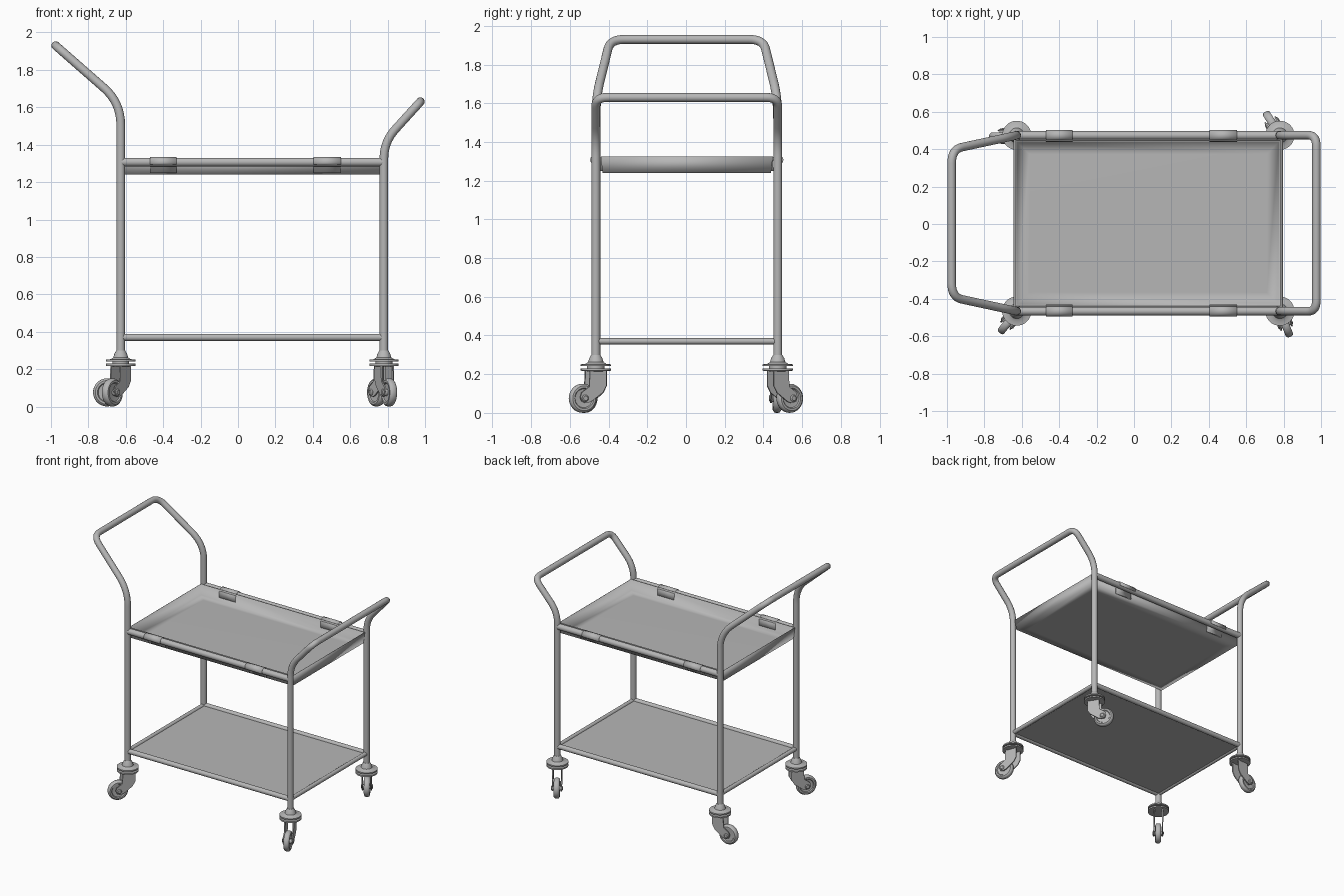
import bpy, bmesh, math
from mathutils import Vector, Matrix

if "Cube" in bpy.data.objects:
    bpy.data.objects.remove(bpy.data.objects["Cube"])

YC = 0.004            # small sideways offset caused by the turned casters
XL, XR, H = -0.627, 0.78, 0.47
R = 0.023
GREY = bpy.data.materials.new("dark_grey_metal")
GREY.diffuse_color = (0.47, 0.47, 0.47, 1)
GREY.use_nodes = True
GREY.node_tree.nodes["Principled BSDF"].inputs["Base Color"].default_value = GREY.diffuse_color


def finish(name, bm, mat=None, angle=35):
    bmesh.ops.recalc_face_normals(bm, faces=bm.faces[:])
    me = bpy.data.meshes.new(name)
    bm.to_mesh(me)
    bm.free()
    me.materials.append(GREY)
    ob = bpy.data.objects.new(name, me)
    bpy.context.collection.objects.link(ob)
    if mat:
        ob.matrix_world = mat
    bpy.ops.object.select_all(action='DESELECT')
    ob.select_set(True)
    bpy.context.view_layer.objects.active = ob
    bpy.ops.object.shade_smooth_by_angle(angle=math.radians(angle))
    return ob


def fillet(pts, cuts, steps=8):
    """Round the inner corners of a polyline; cuts = tangent lengths."""
    pts = [Vector(p) for p in pts]
    out = [pts[0]]
    for a, p, b, t in zip(pts, pts[1:], pts[2:], cuts):
        s, e = p + (a - p).normalized() * t, p + (b - p).normalized() * t
        for i in range(steps + 1):
            u = i / steps
            out.append(s * (1 - u) ** 2 + p * 2 * u * (1 - u) + e * u * u)
    return out + [pts[-1]]


def tube(name, pts, radius):
    cu = bpy.data.curves.new(name, 'CURVE')
    cu.dimensions = '3D'
    cu.bevel_depth = radius
    cu.bevel_resolution = 6
    cu.use_fill_caps = True
    cu.materials.append(GREY)
    sp = cu.splines.new('POLY')
    sp.points.add(len(pts) - 1)
    for q, p in zip(sp.points, pts):
        q.co = (p[0], p[1] + YC, p[2], 1)
    sp.use_smooth = True
    ob = bpy.data.objects.new(name, cu)
    bpy.context.collection.objects.link(ob)


def lathe(name, profile, mat, seg=32):
    """Spin (radius, height) points round local z, capping both ends."""
    bm = bmesh.new()
    rings = [[bm.verts.new((r * math.cos(2 * math.pi * i / seg),
                            r * math.sin(2 * math.pi * i / seg), z))
              for i in range(seg)] for r, z in profile]
    for a, b in zip(rings, rings[1:]):
        for i in range(seg):
            j = (i + 1) % seg
            bm.faces.new((a[i], a[j], b[j], b[i]))
    bm.faces.new(rings[0])
    bm.faces.new(rings[-1])
    return finish(name, bm, mat)


def box(name, x0, x1, y0, y1, z0, z1):
    bm = bmesh.new()
    bmesh.ops.create_cube(bm, size=1)
    for v in bm.verts:
        v.co = ((x0 + x1) / 2 + v.co.x * (x1 - x0), YC + (y0 + y1) / 2 + v.co.y * (y1 - y0),
                (z0 + z1) / 2 + v.co.z * (z1 - z0))
    return finish(name, bm)


def prism(name, poly, y0, y1, mat):
    """Extrude an (x, z) outline along local y."""
    bm = bmesh.new()
    f = bm.faces.new([bm.verts.new((x, y0, z)) for x, z in poly])
    ext = bmesh.ops.extrude_face_region(bm, geom=[f])
    for v in ext['geom']:
        if isinstance(v, bmesh.types.BMVert):
            v.co.y = y1
    return finish(name, bm, mat)


# Bent tube frames: posts and handle in one run
tube("push_handle_frame", fillet(
    [(XL, -H, 0.26), (XL, -H, 1.625), (-0.975, -0.395, 1.93),
     (-0.975, 0.395, 1.93), (XL, H, 1.625), (XL, H, 0.26)],
    [0.12, 0.075, 0.075, 0.12]), R)
tube("front_handle_frame", fillet(
    [(XR, -H, 0.26), (XR, -H, 1.415), (0.975, -H, 1.63),
     (0.975, H, 1.63), (XR, H, 1.415), (XR, H, 0.26)],
    [0.09, 0.06, 0.06, 0.09]), R)

# Rails
for side, s in (("front", -1), ("back", 1)):
    tube(f"upper_rail_{side}", [(XL, s * H, 1.307), (XR, s * H, 1.307)], R)
    tube(f"lower_rail_{side}", [(XL, s * H, 0.37), (XR, s * H, 0.37)], 0.019)
for side, x in (("left", XL), ("right", XR)):
    tube(f"lower_rail_{side}", [(x, -H, 0.37), (x, H, 0.37)], 0.016)

# Lower shelf plate
box("lower_shelf", XL, XR, -H, H, 0.363, 0.373)

# Upper tray: open pan, shaded smoothly from floor into walls
bm = bmesh.new()
rings = []
for x0, x1, h, z in ((-0.56, 0.71, 0.37, 1.242), (-0.627, 0.775, 0.434, 1.242),
                     (-0.633, 0.783, 0.443, 1.325)):
    rings.append([bm.verts.new((x, y + YC, z)) for x, y in
                  ((x0, -h), (x1, -h), (x1, h), (x0, h))])
bm.faces.new(rings[0])
for a, b in zip(rings, rings[1:]):
    for i in range(4):
        j = (i + 1) % 4
        bm.faces.new((a[i], a[j], b[j], b[i]))
tray = finish("tray", bm, angle=180)
m = tray.modifiers.new("thickness", 'SOLIDIFY')
m.thickness, m.offset = 0.004, 0

# Clips hooked over the upper rails with a flap at the tray wall
for side, s in (("front", -1), ("back", 1)):
    for n, (x0, x1) in enumerate(((-0.47, -0.33), (0.405, 0.55))):
        prof = [(H + 0.023 * math.cos(a), 1.307 + 0.022 * math.sin(a))
                for a in (math.radians(d) for d in range(-30, 181, 15))]
        prof[-1] = (H - 0.029, 1.307)
        prof.append((H - 0.029, 1.25))
        bm = bmesh.new()
        cols = [[bm.verts.new((x, s * y + YC, z)) for y, z in prof] for x in (x0, x1)]
        for i in range(len(prof) - 1):
            bm.faces.new((cols[0][i], cols[0][i + 1], cols[1][i + 1], cols[1][i]))
        clip = finish(f"tray_clip_{side}_{n + 1}", bm)
        m = clip.modifiers.new("thickness", 'SOLIDIFY')
        m.thickness, m.offset = 0.012, 0

# Swivel casters, each turned its own way
FORK = [(-0.045, 0.225), (0.045, 0.225), (0.05, 0.135), (0.092, 0.105), (0.1, 0.08),
        (0.09, 0.058), (0.066, 0.05), (0.04, 0.058), (-0.025, 0.105), (-0.045, 0.14)]
SWIVEL = [(0.024, 0.30), (0.034, 0.282), (0.04, 0.262), (0.055, 0.253), (0.078, 0.251),
          (0.078, 0.241), (0.045, 0.241), (0.045, 0.229), (0.078, 0.229), (0.078, 0.218),
          (0.03, 0.214)]
TYRE = [(0.03, -0.012), (0.048, -0.014), (0.053, -0.021), (0.064, -0.021), (0.072, -0.015),
        (0.075, -0.006)]
TYRE += [(r, -z) for r, z in reversed(TYRE)]
AXLE = [(0.012, -0.042), (0.018, -0.037), (0.018, 0.037), (0.012, 0.042)]
for name, x, y, turn in (("front_left", XL, -H, 232), ("back_left", XL, H, 183),
                         ("front_right", XR, -H, -68), ("back_right", XR, H, 122)):
    base = Matrix.Translation((x, y + YC, 0)) @ Matrix.Rotation(math.radians(turn), 4, 'Z')
    hub = base @ Matrix.Translation((0.073, 0, 0.0755)) @ Matrix.Rotation(math.pi / 2, 4, 'X')
    lathe(f"caster_swivel_{name}", SWIVEL, base)
    lathe(f"caster_wheel_{name}", TYRE, hub)
    lathe(f"caster_axle_{name}", AXLE, hub, 16)
    for k, s in (("a", -1), ("b", 1)):
        prism(f"caster_fork_{name}_{k}", FORK, s * 0.027, s * 0.035, base)
